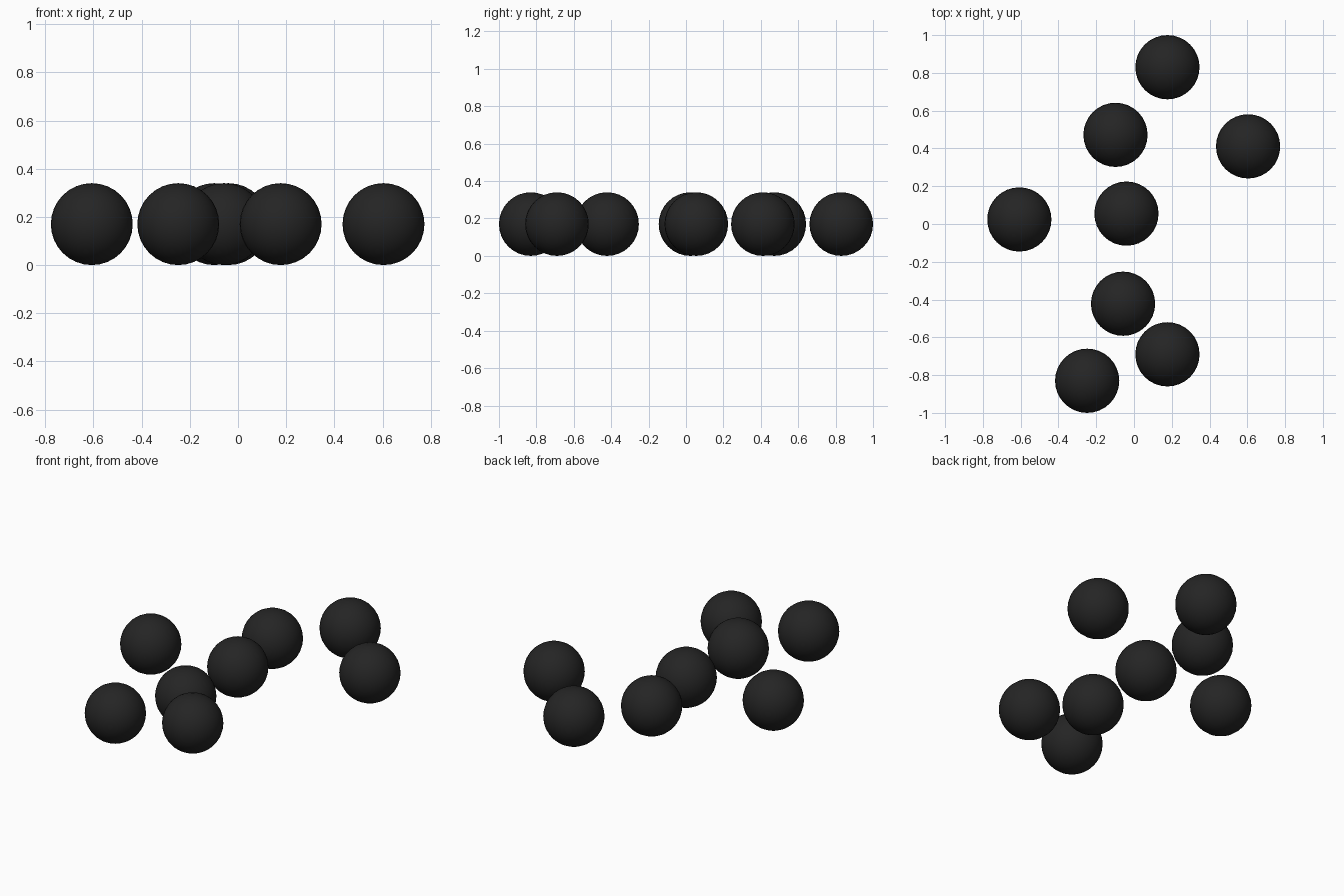
import bpy

if "Cube" in bpy.data.objects:
    bpy.data.objects.remove(bpy.data.objects["Cube"])

RADIUS = 0.17

# Single near-black colour
black = bpy.data.materials.new("soft_black")
black.diffuse_color = (0.018, 0.018, 0.018, 1.0)
black.use_nodes = True
black.node_tree.nodes["Principled BSDF"].inputs["Base Color"].default_value = black.diffuse_color

# Ball centres on the ground plane (x, y)
centres = [
    (0.177, 0.83), (-0.098, 0.472), (0.604, 0.411), (-0.607, 0.024),
    (-0.04, 0.055), (-0.058, -0.422), (0.177, -0.69), (-0.248, -0.83),
]

# Scattered balls resting on the ground
for i, (x, y) in enumerate(centres, 1):
    bpy.ops.mesh.primitive_uv_sphere_add(
        segments=32, ring_count=16, radius=RADIUS, location=(x, y, RADIUS))
    ball = bpy.context.object
    ball.name = f"ball_{i}"
    ball.data.materials.append(black)
    bpy.ops.object.shade_smooth()
